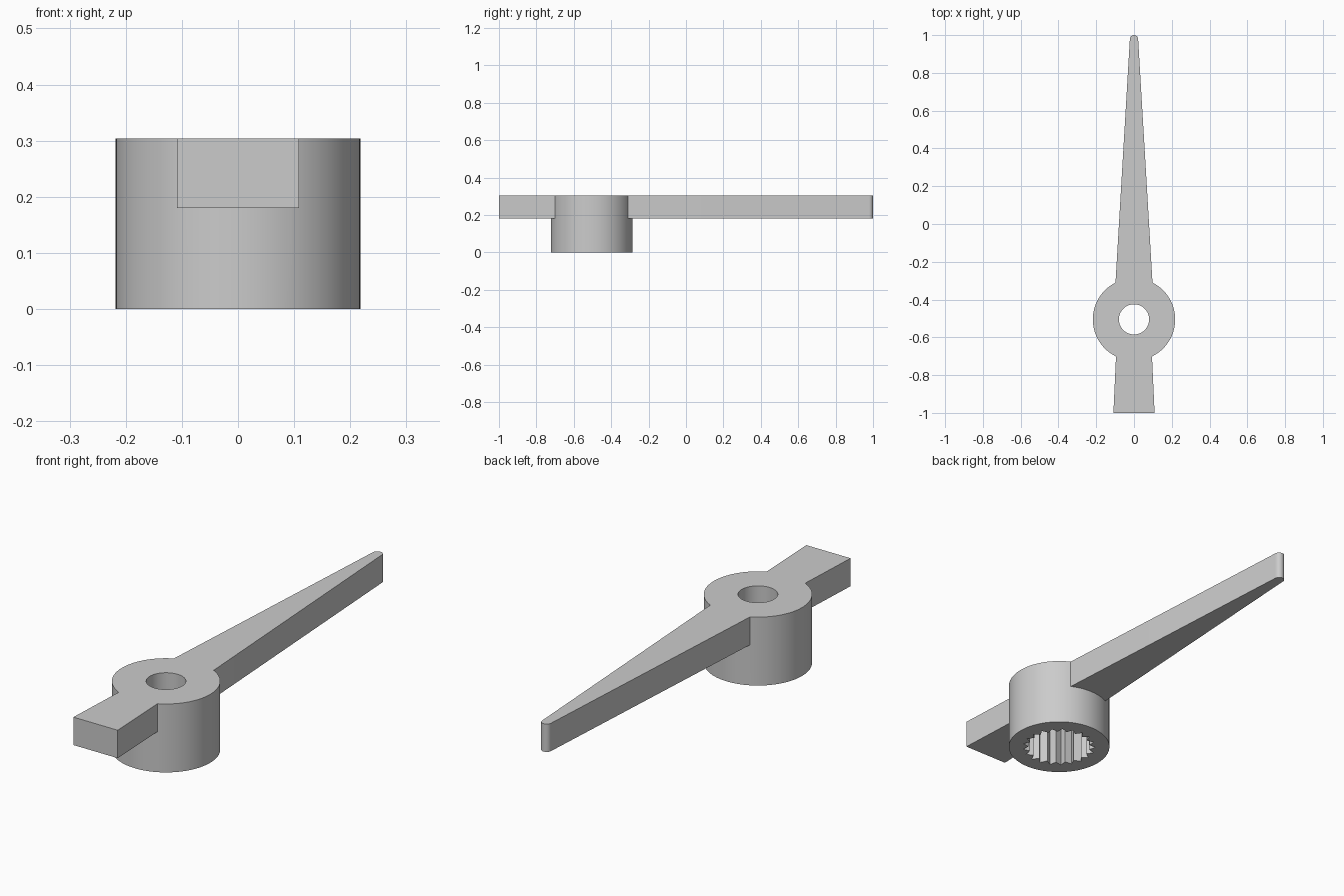
import bpy, math
from math import sin, cos, pi

cube = bpy.data.objects.get("Cube")
if cube:
    bpy.data.objects.remove(cube, do_unlink=True)

HUB_Y, HUB_R = -0.505, 0.218
TOP, ARM_Z, SOCKET_Z = 0.304, 0.18, 0.2
TEETH = 21

grey = bpy.data.materials.new("light_grey")
grey.use_nodes = True
grey.diffuse_color = (0.6, 0.6, 0.6, 1)
grey.node_tree.nodes["Principled BSDF"].inputs["Base Color"].default_value = grey.diffuse_color


def prism(name, outline, z0, z1):
    """Extrude a counter-clockwise outline between two heights."""
    n = len(outline)
    verts = [(x, y, z) for z in (z0, z1) for x, y in outline]
    faces = [tuple(reversed(range(n))), tuple(range(n, 2 * n))]
    faces += [(i, (i + 1) % n, n + (i + 1) % n, n + i) for i in range(n)]
    mesh = bpy.data.meshes.new(name)
    mesh.from_pydata(verts, [], faces)
    mesh.materials.append(grey)
    obj = bpy.data.objects.new(name, mesh)
    bpy.context.collection.objects.link(obj)
    return obj


def ring(radii, count):
    """Closed outline round the hub axis, cycling through the radii."""
    return [(radii[i % len(radii)] * cos(2 * pi * i / count + pi / 2),
             HUB_Y + radii[i % len(radii)] * sin(2 * pi * i / count + pi / 2))
            for i in range(count)]


def combine(target, tool, operation):
    mod = target.modifiers.new(operation.lower(), "BOOLEAN")
    mod.operation, mod.object, mod.solver = operation, tool, "EXACT"
    bpy.context.view_layer.objects.active = target
    bpy.ops.object.modifier_apply(modifier=mod.name)
    bpy.data.objects.remove(tool, do_unlink=True)


# Round hub
horn = prism("servo_lever", ring([HUB_R], 96), 0, TOP)

# Long tapered arm with a rounded tip
tip = [(0.022 * cos(pi * i / 12), 0.978 + 0.022 * sin(pi * i / 12)) for i in range(13)]
long_arm = prism("long_arm", [(-0.107, HUB_Y + 0.04), (0.107, HUB_Y + 0.04)] + tip, ARM_Z, TOP)

# Short arm, flaring towards its square end
short_arm = prism("short_arm", [(-0.109, -1), (0.109, -1),
                                (0.088, HUB_Y - 0.04), (-0.088, HUB_Y - 0.04)], ARM_Z, TOP)
for arm in (long_arm, short_arm):
    combine(horn, arm, "UNION")

# Toothed socket below and screw hole through the top
combine(horn, prism("socket_cutter", ring([0.157, 0.132], TEETH * 2), -0.1, SOCKET_Z), "DIFFERENCE")
combine(horn, prism("hole_cutter", ring([0.08], 64), 0.1, TOP + 0.1), "DIFFERENCE")

# Smooth round walls, crisp edges
bpy.ops.object.select_all(action="DESELECT")
horn.select_set(True)
bpy.context.view_layer.objects.active = horn
bpy.ops.object.shade_smooth_by_angle(angle=math.radians(25))
